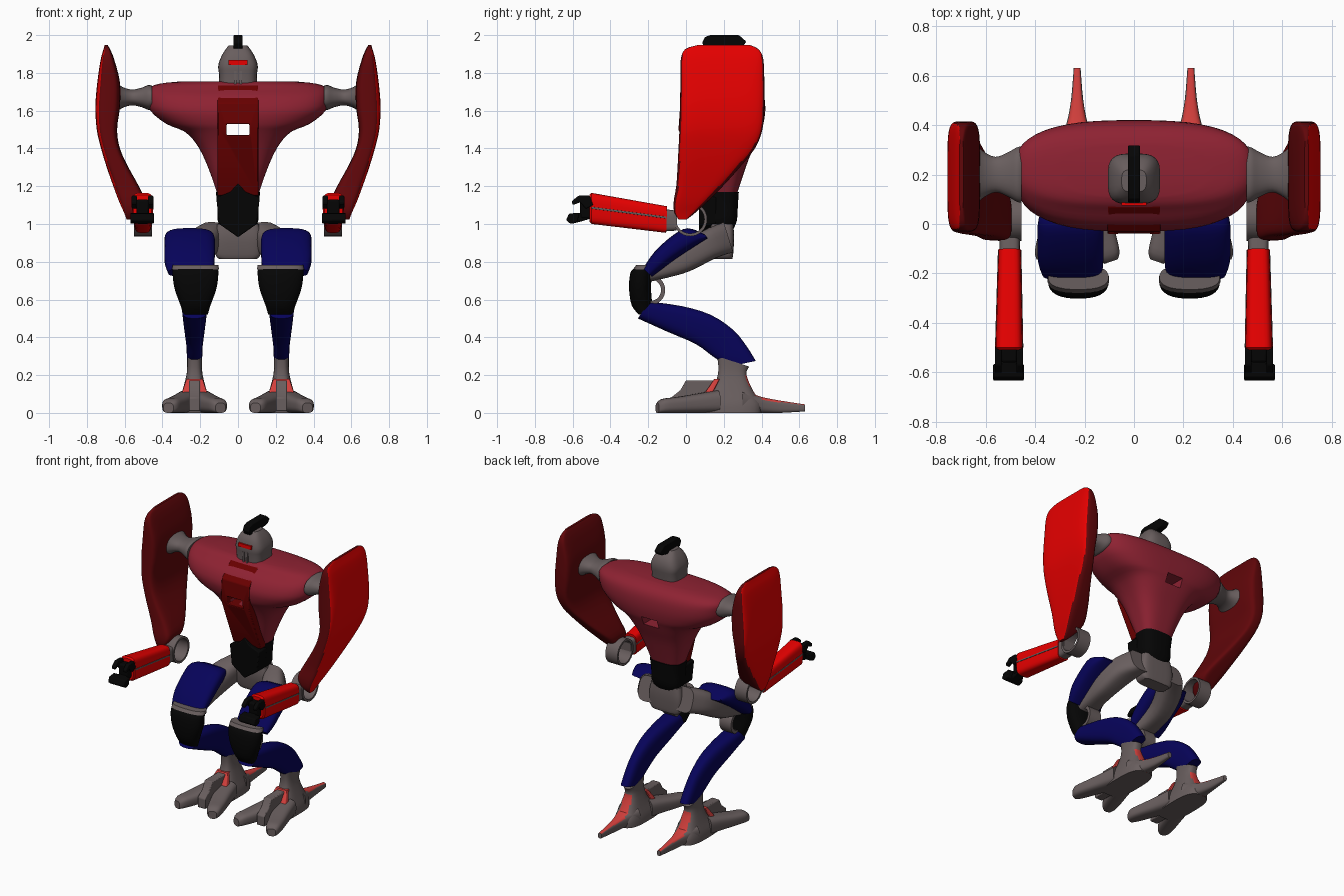
import bpy, bmesh, math
from mathutils import Vector as V

if "Cube" in bpy.data.objects:
    bpy.data.objects.remove(bpy.data.objects["Cube"])


def mat(name, r, g, b):
    m = bpy.data.materials.new(name)
    m.diffuse_color = (r, g, b, 1)
    m.use_nodes = True
    m.node_tree.nodes["Principled BSDF"].inputs["Base Color"].default_value = m.diffuse_color
    return m


CRIMSON = mat("crimson", 0.27, 0.016, 0.032)
RED = mat("bright red", 0.8, 0, 0)
PLATE = mat("deep red", 0.14, 0, 0)
DARKRED = mat("dark red", 0.12, 0.002, 0.003)
BLUE = mat("navy blue", 0.002, 0.001, 0.1)
BLACK = mat("black", 0.0015, 0.0015, 0.0015)
GREY = mat("warm grey", 0.14, 0.112, 0.112)
CORAL = mat("coral red", 0.65, 0.05, 0.045)


def finish(name, bm, m, mirror, bevel=0):
    bmesh.ops.recalc_face_normals(bm, faces=bm.faces)
    me = bpy.data.meshes.new(name)
    bm.to_mesh(me)
    bm.free()
    me.materials.append(m)
    ob = bpy.data.objects.new(name, me)
    bpy.context.collection.objects.link(ob)
    if bevel:
        b = ob.modifiers.new("bevel", 'BEVEL')
        b.width, b.segments = bevel, 2
    if mirror:
        ob.modifiers.new("mirror", 'MIRROR')
    return ob


def st(xc, hw, p0, p1, n=3):
    """Cross-section spanning side-view points p0..p1 (y, z), half width hw."""
    a, b = V((xc, *p0)), V((xc, *p1))
    return (a + b) / 2, V((hw, 0, 0)), (b - a) / 2, n


def lvl(z, hw, y0, y1, xc=0, n=3):
    """Horizontal cross-section."""
    return st(xc, hw, (y0, z), (y1, z), n)


def loft(name, stations, m, mirror=False, steps=3, count=28):
    """Smooth skin through superellipse cross-sections."""
    rings = []
    for c, u, v, n in stations:
        ring = []
        for i in range(count):
            t = 2 * math.pi * (i + 0.5) / count
            k, s = math.cos(t), math.sin(t)
            ring.append(c + u * math.copysign(abs(k) ** (2 / n), k)
                        + v * math.copysign(abs(s) ** (2 / n), s))
        rings.append(ring)
    fine = []
    for i in range(len(rings) - 1):
        a, b, c, d = (rings[max(0, min(len(rings) - 1, j))] for j in range(i - 1, i + 3))
        for k in range(steps):
            t = k / steps
            fine.append([0.5 * (2 * q + (r - p) * t + (2 * p - 5 * q + 4 * r - s) * t * t
                                + (3 * q - p - 3 * r + s) * t ** 3)
                         for p, q, r, s in zip(a, b, c, d)])
    fine.append(rings[-1])
    bm = bmesh.new()
    vs = [[bm.verts.new(p) for p in r] for r in fine]
    for r0, r1 in zip(vs, vs[1:]):
        for i in range(count):
            j = (i + 1) % count
            bm.faces.new((r0[i], r0[j], r1[j], r1[i]))
    bm.faces.new(vs[0])
    bm.faces.new(vs[-1])
    return finish(name, bm, m, mirror)


def paint(ob, m, rule):
    """Give the faces that meet the rule a second colour."""
    ob.data.materials.append(m)
    for p in ob.data.polygons:
        p.material_index = int(rule(p.normal, p.center))


def prism(name, pts, a, b, m, mirror=False, axis='x', bevel=0.006):
    """Profile extruded along x (pts are y, z) or along y (pts are x, z)."""
    bm = bmesh.new()
    put = (lambda p, t: (t, p[0], p[1])) if axis == 'x' else (lambda p, t: (p[0], t, p[1]))
    lo = [bm.verts.new(put(p, a)) for p in pts]
    hi = [bm.verts.new(put(p, b)) for p in pts]
    bm.faces.new(lo)
    bm.faces.new(hi)
    for i in range(len(pts)):
        j = (i + 1) % len(pts)
        bm.faces.new((lo[i], lo[j], hi[j], hi[i]))
    return finish(name, bm, m, mirror, bevel)


def box(name, x0, x1, y0, y1, z0, z1, m, mirror=False, bevel=0.0):
    return prism(name, [(y0, z0), (y1, z0), (y1, z1), (y0, z1)], x0, x1, m, mirror, 'x', bevel)


def hoop(name, xc, hw, cy, cz, ro, ri, m):
    """Flat band around the x axis."""
    bm = bmesh.new()
    n = 32
    sec = [(-hw, ro), (hw, ro), (hw, ri), (-hw, ri)]
    vs = [[bm.verts.new((xc + dx, cy + r * math.cos(2 * math.pi * i / n),
                         cz + r * math.sin(2 * math.pi * i / n))) for dx, r in sec] for i in range(n)]
    for i in range(n):
        for k in range(4):
            bm.faces.new((vs[i][k], vs[i][(k + 1) % 4], vs[(i + 1) % n][(k + 1) % 4], vs[(i + 1) % n][k]))
    return finish(name, bm, m, True)


# Torso and centre chest plate, with a slot window cut right through
torso = loft("torso", [lvl(z, h, a, b, n=n) for z, h, a, b, n in (
    (1.16, .11, .12, .27, 3), (1.25, .14, .09, .30, 3), (1.35, .18, .06, .335, 3), (1.43, .225, .03, .37, 3),
    (1.49, .285, 0, .395, 2.9), (1.53, .38, -.02, .41, 2.8), (1.6, .465, -.03, .42, 2.8),
    (1.67, .482, .0, .415, 2.9), (1.715, .475, .05, .395, 2.9), (1.742, .42, .08, .36, 2.8),
    (1.755, .3, .11, .32, 2.5))], CRIMSON, count=48)
plate = prism("chest_plate", [(.07, 1.735), (-.03, 1.64), (-.04, 1.5), (.1, 1.15), (.2, 1.15), (.2, 1.735)],
              -.108, .108, PLATE)
cutter = box("window_cutter", -.06, .06, -.2, .6, 1.47, 1.53, CRIMSON)
cutter.hide_render = True
for ob in (torso, plate):
    bpy.context.view_layer.objects.active = ob
    b = ob.modifiers.new("window", 'BOOLEAN')
    b.operation, b.object, b.solver = 'DIFFERENCE', cutter, 'EXACT'
    bpy.ops.object.modifier_apply(modifier="window")
bpy.data.objects.remove(cutter)

# Waist and pelvis
loft("waist", [lvl(.97, .09, .13, .25), lvl(1.02, .108, .115, .27), lvl(1.1, .11, .11, .275),
               lvl(1.17, .118, .11, .28)], BLACK)
prism("waist_front", [(0, .93), (.1, 1.0), (.115, 1.14), (.04, 1.17), (0, 1.215), (-.04, 1.17),
                      (-.115, 1.14), (-.1, 1.0)], .07, .16, BLACK, axis='y')
loft("pelvis", [lvl(.815, .1, .15, .245, n=5), lvl(.84, .12, .14, .25, n=5), lvl(.93, .125, .125, .255, n=5),
                lvl(1.0, .11, .13, .25, n=5)], GREY)

# Head with crest, visor and mouth slots
loft("head", [lvl(z, h, a, b, n=3.5) for z, h, a, b in (
    (1.70, .1, .09, .27), (1.79, .1, .085, .28), (1.83, .106, .08, .285), (1.87, .096, .085, .28),
    (1.91, .076, .1, .26), (1.945, .05, .13, .22))], GREY, steps=2)
prism("crest", [(.085, 1.96), (.1, 1.99), (.13, 2.0), (.28, 2.0), (.32, 1.965), (.3, 1.94), (.2, 1.92),
                (.1, 1.93)], -.025, .025, BLACK)
box("visor", -.05, .05, .074, .1, 1.843, 1.868, RED)
box("mouth_slot", .008, .02, .079, .1, 1.74, 1.81, GREY, True)

# Shoulder joints
loft("shoulder_joint", [(V((x, .2, 1.67)), V((0, hy, 0)), V((0, 0, hz)), 2.4) for x, hy, hz in (
    (.455, .115, .062), (.475, .11, .066), (.51, .09, .052), (.56, .072, .042), (.61, .095, .055),
    (.66, .14, .09))], GREY, True)

# Upper arm shields: bright outside face, dark red elsewhere
shield = loft("arm_shield", [lvl(z, (xo - xi) / 2, a, b, (xi + xo) / 2, 5) for z, xi, xo, a, b in (
    (1.947, .69, .706, .06, .34), (1.925, .677, .712, -.005, .385), (1.87, .655, .727, -.028, .41),
    (1.75, .625, .745, -.03, .415), (1.62, .625, .755, -.032, .415), (1.5, .64, .748, -.035, .405),
    (1.4, .625, .725, -.04, .365), (1.3, .58, .695, -.045, .285), (1.2, .525, .66, -.052, .195),
    (1.12, .495, .63, -.065, .115), (1.06, .53, .603, -.062, .05), (1.025, .57, .59, -.04, .005))],
    DARKRED, True, count=36)
paint(shield, RED, lambda n, c: n.x > 0.78)

# Elbow, forearm and claw hand
hoop("elbow_ring", .503, .047, .022, 1.025, .09, .075, GREY)
loft("forearm_stub", [st(.503, .041, (-.12, .96), (-.12, 1.08), 4), st(.503, .042, (-.05, .965), (-.045, 1.07), 4)],
     GREY, True, 1)
loft("forearm", [st(.503, .045, (-.105, .953), (-.1, 1.094), 4), st(.505, .055, (-.5, 1.0), (-.5, 1.165), 4),
                 st(.505, .048, (-.51, 1.01), (-.51, 1.155), 4)], RED, True, 1)
loft("forearm_seam", [st(.503, .0475, (-.105, 1.028), (-.105, 1.04), 8),
                      st(.505, .0575, (-.5, 1.08), (-.5, 1.092), 8)], GREY, True, 1)
box("wrist", .472, .538, -.56, -.49, 1.03, 1.13, BLACK, True, .01)
for i, x in enumerate((.448, .535)):
    prism("upper_claw_%d" % i, [(-.49, 1.1), (-.51, 1.15), (-.57, 1.15), (-.605, 1.12), (-.6, 1.1),
                                (-.56, 1.115), (-.53, 1.08)], x, x + .028, BLACK, True)
prism("lower_claw", [(-.5, 1.03), (-.56, 1.06), (-.62, 1.055), (-.635, 1.02), (-.61, 1.0), (-.55, 1.015)],
      .475, .535, BLACK, True)
prism("lower_claw_tip", [(-.565, 1.06), (-.62, 1.055), (-.635, 1.02), (-.61, 1.0), (-.575, 1.01)],
      .445, .57, BLACK, True)

# Thighs: grey limb with blue armour on top
loft("thigh", [st(.14, .07, (.25, .85), (.2, 1.01)), st(.19, .085, (.16, .82), (.1, .97)),
               st(.23, .075, (.02, .75), (0, .9)), st(.235, .07, (-.1, .715), (-.08, .84)),
               st(.225, .08, (-.21, .69), (-.21, .77))], GREY, True)
loft("thigh_armour", [st(.25, .095, (.115, .925), (.1, .945), 3), st(.256, .13, (.03, .87), (.01, .978), 3),
                      st(.256, .134, (-.06, .81), (-.07, .94), 3), st(.256, .132, (-.14, .75), (-.165, .855), 3),
                      st(.25, .12, (-.18, .72), (-.228, .765), 3)], BLUE, True)

# Knees
loft("knee_guard", [lvl(z, h, a, b, .225, 2.4) for z, h, a, b in (
    (.765, .118, -.275, -.185), (.74, .122, -.295, -.18), (.66, .112, -.302, -.185),
    (.57, .08, -.288, -.18), (.52, .065, -.25, -.195))], BLACK, True)
loft("knee_lip", [lvl(.76, .125, -.28, -.17, .225, 2.5), lvl(.782, .122, -.265, -.165, .225, 2.5)], GREY, True, 1)
hoop("knee_ring", .228, .045, -.19, .65, .08, .058, GREY)

# Shins
loft("shin", [st(.23, h, a, b, 2.8) for h, a, b in (
    (.066, (-.255, .5), (-.195, .59)), (.06, (-.1, .43), (-.02, .565)), (.052, (.05, .365), (.13, .52)),
    (.043, (.14, .30), (.25, .44)), (.041, (.2, .262), (.32, .355)), (.037, (.24, .248), (.37, .275)))],
    BLUE, True)

# Feet: ankle, ridge, splayed toes, heel spur and coral trim
ankle = loft("ankle", [st(.23, h, a, b) for h, a, b in (
    (.039, (.165, .3), (.335, .245)), (.042, (.17, .21), (.32, .2)), (.065, (.13, .12), (.36, .11)),
    (.085, (.02, .05), (.4, .05)), (.09, (.02, 0), (.4, 0)))], GREY, True)
paint(ankle, CORAL, lambda n, c: n.y > .4 and abs(c.x - .23) < .03 and c.z < .2)
prism("foot_ridge", [(.22, .2), (.15, .172), (0, .172), (-.03, .12), (-.08, .08), (-.08, .01), (.22, .01)],
      .2, .26, GREY, True)
loft("ankle_trim", [st(.23, .074, (.085, .085), (.13, .085), 8), st(.23, .043, (.15, .18), (.18, .18), 8)],
     CORAL, True, 1)
for s in (-1, 1):
    d = V((s * .10, -.29, 0)).normalized()
    side = V((-d.y, d.x, 0))
    loft("toe_%s" % ("inner" if s < 0 else "outer"),
         [(V((.23 + s * .03, .16, h)) + d * t, side * w, V((0, 0, h)), 3) for t, w, h in (
             (0, .07, .06), (.12, .06, .05), (.22, .055, .042), (.3, .046, .037), (.33, .028, .026))],
         GREY, True)
spur = loft("heel_spur", [st(.23, w, (y, z0), (y, z1), 3) for y, w, z0, z1 in (
    (.3, .085, 0, .12), (.4, .045, 0, .085), (.5, .025, 0, .065), (.63, .014, .008, .045))], GREY, True)
paint(spur, CORAL, lambda n, c: n.z > 0.5 and abs(c.x - .23) < .035)

# Smooth shading with sharp edges kept
bpy.ops.object.select_all(action='SELECT')
bpy.context.view_layer.objects.active = torso
bpy.ops.object.shade_smooth_by_angle(angle=math.radians(35))
